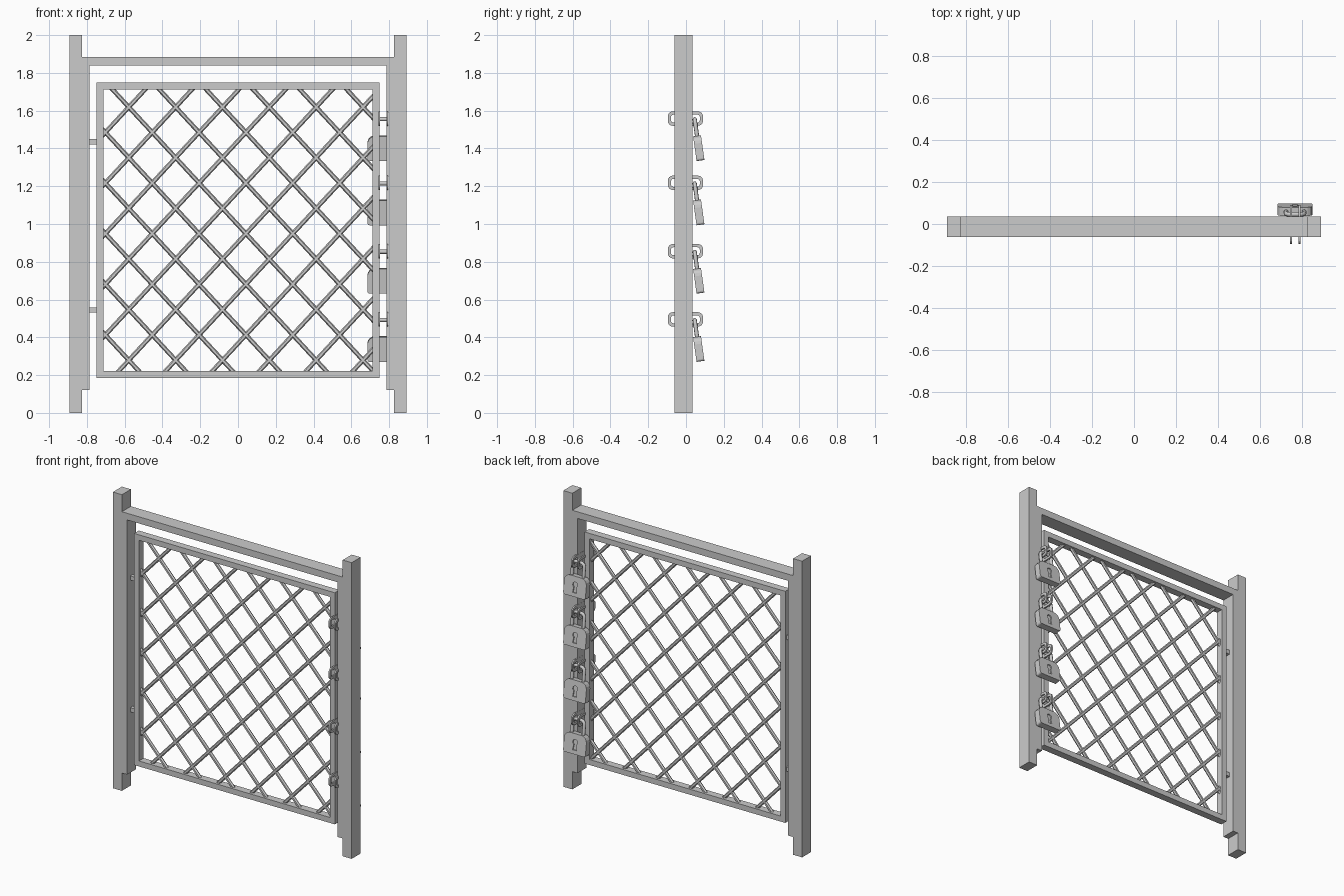
import bpy, bmesh
from math import sin, cos, pi, radians
from mathutils import Vector, Matrix

if "Cube" in bpy.data.objects:
    bpy.data.objects.remove(bpy.data.objects["Cube"])

YC = -0.013          # depth centre of the frame and gate


def box(name, x0, x1, y0, y1, z0, z1):
    bm = bmesh.new()
    bmesh.ops.create_cube(bm, size=1)
    bmesh.ops.scale(bm, vec=(x1 - x0, y1 - y0, z1 - z0), verts=bm.verts)
    bmesh.ops.translate(bm, vec=((x0 + x1) / 2, (y0 + y1) / 2, (z0 + z1) / 2), verts=bm.verts)
    me = bpy.data.meshes.new(name)
    bm.to_mesh(me)
    bm.free()
    ob = bpy.data.objects.new(name, me)
    bpy.context.collection.objects.link(ob)
    return ob


def curve_mesh(name, paths, matrix, cyclic=True, extrude=0.0, bevel=0.0):
    """Filled plate (2D) or round wire (3D) from point paths, as a mesh."""
    cu = bpy.data.curves.new(name, 'CURVE')
    cu.dimensions = '3D' if bevel else '2D'
    if bevel:
        cu.bevel_depth, cu.bevel_resolution, cu.use_fill_caps = bevel, 2, True
    else:
        cu.fill_mode, cu.extrude = 'BOTH', extrude
    for pts in paths:
        sp = cu.splines.new('POLY')
        sp.points.add(len(pts) - 1)
        for p, (x, y) in zip(sp.points, pts):
            p.co = (x, y, 0, 1)
        sp.use_cyclic_u = cyclic
        sp.use_smooth = bool(bevel)
    ob = bpy.data.objects.new(name, cu)
    bpy.context.collection.objects.link(ob)
    ob.matrix_world = matrix
    bpy.ops.object.select_all(action='DESELECT')
    ob.select_set(True)
    bpy.context.view_layer.objects.active = ob
    bpy.ops.object.convert(target='MESH')
    return bpy.context.object


def arc(cx, cy, r, a0, a1, n):
    return [(cx + r * cos(radians(a0 + (a1 - a0) * i / n)),
             cy + r * sin(radians(a0 + (a1 - a0) * i / n))) for i in range(n + 1)]


def rounded(hw, hh, r_top, r_bot, n=4):
    return (arc(hw - r_top, hh - r_top, r_top, 0, 90, n)
            + arc(-hw + r_top, hh - r_top, r_top, 90, 180, n)
            + arc(-hw + r_bot, -hh + r_bot, r_bot, 180, 270, n)
            + arc(hw - r_bot, -hh + r_bot, r_bot, 270, 360, n))


# Outer posts, inner stop strips and top beam
Y0, Y1 = -0.061, 0.035
for side, s in (("left", -1), ("right", 1)):
    box(side + "_post", *sorted((s * 0.892, s * 0.825)), Y0, Y1, 0, 2)
    box(side + "_stop_strip", *sorted((s * 0.825, s * 0.786)), Y0, Y1, 0.12, 1.84)
box("top_beam", -0.825, 0.825, Y0, Y1, 1.84, 1.885)

# Gate frame: one mitred rectangular ring
X, ZB, ZT, T = 0.75, 0.186, 1.75, 0.037
upright = Matrix.Rotation(pi / 2, 4, 'X')


def rect(i):
    return [(-X + i, ZB + i), (X - i, ZB + i), (X - i, ZT - i), (-X + i, ZT - i)]


curve_mesh("gate_frame", [rect(0), rect(T)],
           Matrix.Translation((0, YC, 0)) @ upright, extrude=0.025)

# Hinges
for z in (1.435, 0.545):
    box("hinge", -0.79, -0.748, YC - 0.014, YC + 0.014, z - 0.014, z + 0.014)

# Diagonal lattice clipped to the gate opening
PX, PZ, CX, CZ = 0.248, 0.268, -0.702, 1.485
slope = PZ / PX
XI, Z0, Z1 = X - T + 0.005, ZB + T - 0.005, ZT - T + 0.005
bm = bmesh.new()
for s in (1, -1):
    for k in range(-14, 14):
        zc = CZ + k * PZ
        xs = sorted(CX + (z - zc) / (s * slope) for z in (Z0, Z1))
        xa, xb = max(-XI, xs[0]), min(XI, xs[1])
        if xb - xa < 0.03:
            continue
        a = Vector((xa, YC, zc + s * slope * (xa - CX)))
        b = Vector((xb, YC, zc + s * slope * (xb - CX)))
        d = b - a
        m = Matrix.Translation((a + b) / 2) @ d.to_track_quat('Z', 'Y').to_matrix().to_4x4()
        bmesh.ops.create_cone(bm, cap_ends=True, segments=6, radius1=0.012, radius2=0.012,
                              depth=d.length + 0.012, matrix=m)
me = bpy.data.meshes.new("lattice")
bm.to_mesh(me)
bm.free()
bpy.context.collection.objects.link(bpy.data.objects.new("lattice", me))

# Padlocks hung on pairs of flat loops
LX = 0.768
body = rounded(0.083, 0.066, 0.04, 0.012)
keyhole = arc(0, 0.012, 0.018, -60, 240, 12) + [(-0.014, -0.04), (0.014, -0.04)]
side_on = Matrix(((0, 0, 1, 0), (1, 0, 0, 0), (0, 1, 0, 0), (0, 0, 0, 1)))
for z in (1.558, 1.218, 0.856, 0.495):
    for x in (0.748, 0.79):
        curve_mesh("lock_loop", [rounded(0.093, 0.038, 0.026, 0.026),
                                 rounded(0.076, 0.021, 0.012, 0.012)],
                   Matrix.Translation((x, -0.003, z)) @ side_on, extrude=0.005)
    hang = Matrix.Translation((LX, 0.046, z - 0.003)) @ Matrix.Rotation(radians(8), 4, 'X')
    # Body: solid back with a keyhole plate on its outer side
    curve_mesh("padlock_body", [body],
               hang @ Matrix.Translation((0, -0.004, -0.155)) @ upright, extrude=0.017)
    curve_mesh("padlock_keyhole_plate", [body, keyhole],
               hang @ Matrix.Translation((0, 0.017, -0.155)) @ upright, extrude=0.004)
    # Shackle
    w = 0.043
    path = [(w, -0.1)] + arc(w - 0.025, -0.025, 0.025, 0, 90, 5) \
        + arc(-w + 0.025, -0.025, 0.025, 90, 180, 5) + [(-w, -0.1)]
    curve_mesh("padlock_shackle", [path], hang @ upright, cyclic=False, bevel=0.011)
